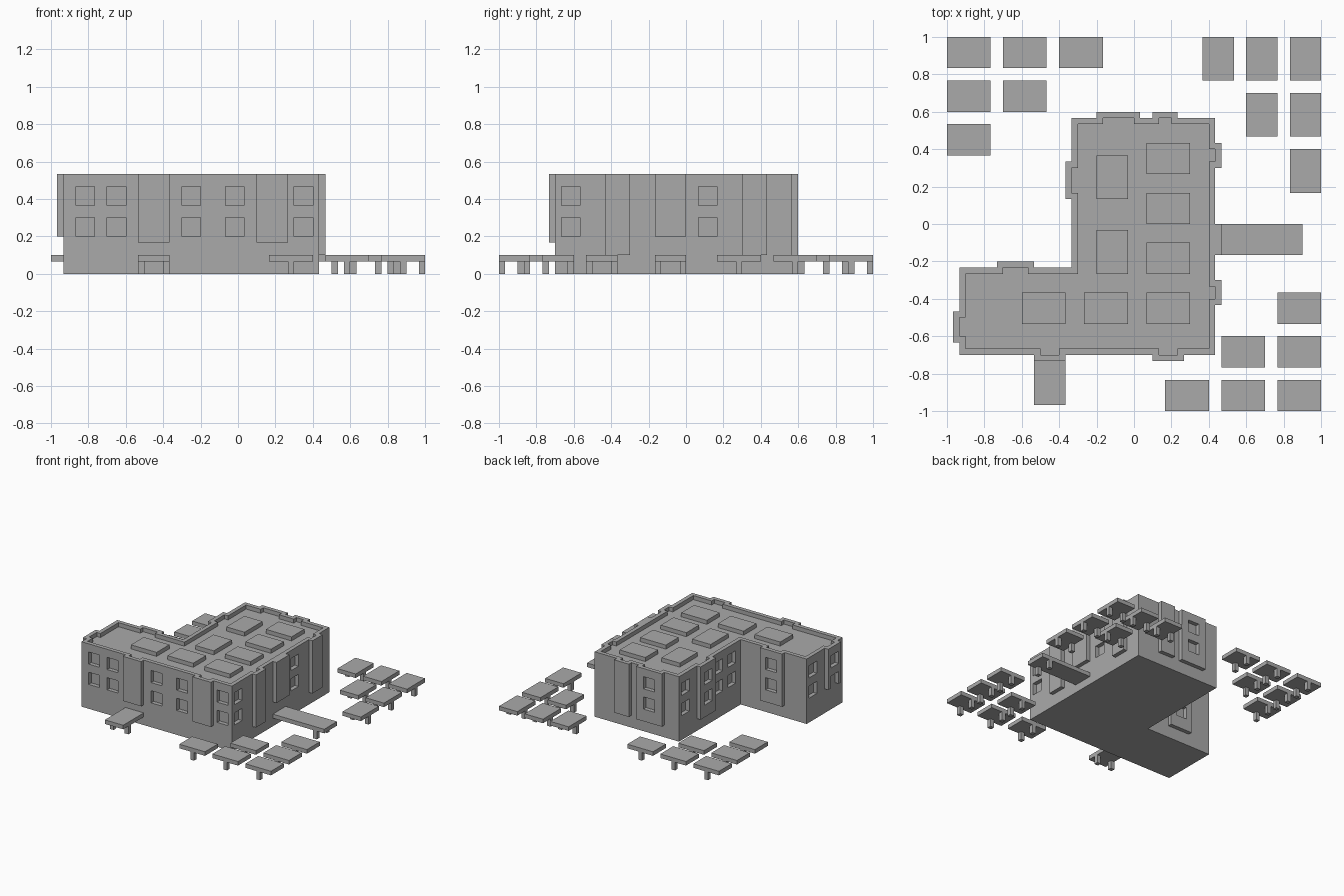
import bpy, bmesh

cube = bpy.data.objects.get("Cube")
if cube:
    bpy.data.objects.remove(cube, do_unlink=True)

U = 1 / 30          # the whole layout sits on this module
TOP, ROOF = 16, 15  # parapet top and roof deck, in modules

grey = bpy.data.materials.new("plain_grey")
grey.use_nodes = True
grey.diffuse_color = (0.4, 0.4, 0.4, 1)
bsdf = next(n for n in grey.node_tree.nodes if n.type == 'BSDF_PRINCIPLED')
bsdf.inputs["Base Color"].default_value = (0.4, 0.4, 0.4, 1)


def prism(bm, outline, z0, z1):
    """Extrude a flat outline from z0 to z1."""
    face = bm.faces.new([bm.verts.new((x * U, y * U, z0 * U)) for x, y in outline])
    face.normal_update()
    if face.normal.z > 0:
        face.normal_flip()
    new = bmesh.ops.extrude_face_region(bm, geom=[face], use_keep_orig=True)
    moved = [v for v in new["geom"] if isinstance(v, bmesh.types.BMVert)]
    bmesh.ops.translate(bm, verts=moved, vec=(0, 0, (z1 - z0) * U))


def box(bm, x0, x1, y0, y1, z0, z1):
    prism(bm, [(x0, y0), (x1, y0), (x1, y1), (x0, y1)], z0, z1)


def make(name, bm):
    bmesh.ops.recalc_face_normals(bm, faces=bm.faces)
    mesh = bpy.data.meshes.new(name)
    bm.to_mesh(mesh)
    bm.free()
    mesh.materials.append(grey)
    obj = bpy.data.objects.new(name, mesh)
    bpy.context.collection.objects.link(obj)
    return obj


def combine(target, tool, operation):
    """Apply a boolean and drop the helper."""
    mod = target.modifiers.new(operation.lower(), 'BOOLEAN')
    mod.operation, mod.object, mod.solver, mod.use_self = operation, tool, 'EXACT', True
    tool.hide_render = True
    bpy.context.view_layer.objects.active = target
    bpy.ops.object.modifier_apply(modifier=mod.name)
    bpy.data.objects.remove(tool, do_unlink=True)


def wall_box(bm, wall, a, b, inner, outer, z0, z1):
    """Box along a wall: a..b runs along it, inner/outer are measured outward."""
    axis, pos, sign = wall
    lo, hi = sorted((pos + sign * inner, pos + sign * outer))
    if axis == 'y':
        box(bm, a, b, lo, hi, z0, z1)
    else:
        box(bm, lo, hi, a, b, z0, z1)


def l_shape(inset):
    i = inset
    return [(-28 + i, -21 + i), (13 - i, -21 + i), (13 - i, 17 - i),
            (-10 + i, 17 - i), (-10 + i, -7 - i), (-28 + i, -7 - i)]


# Walls: axis, position, outward direction
FRONT, BACK, RIGHT = ('y', -21, -1), ('y', 17, 1), ('x', 13, 1)
WING_BACK, WING_END, INNER = ('y', -7, 1), ('x', -28, -1), ('x', -10, -1)

# Projecting bays: wall, start, end, underside, roof pocket follows the bay
bays = [(FRONT, -16, -11, 5, True), (FRONT, 3, 8, 5, True),
        (RIGHT, -13, -9, 3, True), (RIGHT, -5, 0, 6, False), (RIGHT, 9, 13, 3, True),
        (BACK, -6, 1, 3, True), (BACK, 3, 7, 3, True),
        (WING_BACK, -22, -16, 3, True), (WING_END, -19, -14, 6, True),
        (INNER, 4, 10, 3, True)]

# Windows: wall, starts on the wall, starts on the bays
windows = [(FRONT, [-26, -21, -9, -2, 9], []), (RIGHT, [-20, 2], []),
           (BACK, [], [-4]), (WING_BACK, [], [-20.5]),
           (WING_END, [-11], [-18]), (INNER, [-5, 0, 13], [5.5])]

# Building shell with bays
bm = bmesh.new()
prism(bm, l_shape(0), 0, TOP)
building = make("building", bm)
bm = bmesh.new()
for wall, a, b, z0, _ in bays:
    wall_box(bm, wall, a, b, -0.5, 1, z0, TOP)
combine(building, make("bays", bm), 'UNION')

# Sunken roof behind the parapet
bm = bmesh.new()
prism(bm, l_shape(1), ROOF, TOP + 2)
for wall, a, b, _, pocket in bays:
    if pocket:
        wall_box(bm, wall, a + 1, b - 1, -2, 0, ROOF, TOP + 2)
combine(building, make("roof_pocket", bm), 'DIFFERENCE')

# Recessed windows on two floors
bm = bmesh.new()
for wall, plain, on_bay in windows:
    for starts, face in ((plain, 0), (on_bay, 1)):
        for a in starts:
            for z in (6, 11):
                wall_box(bm, wall, a, a + 3, face - 1, face + 1, z, z + 3)
combine(building, make("window_cutters", bm), 'DIFFERENCE')

# Roof blocks: corner and size
for n, (x, y, w, d) in enumerate([(2, 8, 7, 5), (2, 0, 7, 5), (2, -8, 7, 5), (2, -16, 7, 5),
                                  (-6, 4, 5, 7), (-6, -8, 5, 7),
                                  (-8, -16, 7, 5), (-18, -16, 7, 5)]):
    bm = bmesh.new()
    box(bm, x, x + w, y, y + d, ROOF, TOP)
    make(f"roof_block_{n + 1}", bm)


def slab_on_legs(name, x, y, w, d, leg, across):
    """Flat slab with two legs at its edges; leg is the offset along the other axis."""
    bm = bmesh.new()
    box(bm, x, x + w, y, y + d, 2, 3)
    for end in (0, (d if across == 'y' else w) - 1):
        lx, ly = (x + leg, y + end) if across == 'y' else (x + end, y + leg)
        box(bm, lx, lx + 1, ly, ly + 1, 0, 2)
    make(name, bm)


# Entrance canopies
slab_on_legs("front_canopy", -16, -29, 5, 8, 2, 'x')
slab_on_legs("side_canopy", 13, -5, 14, 5, 11, 'y')

# Triangular groups of tables in three corners
for row in range(3):
    for col in range(3 - row):
        tag = f"{row + 1}_{col + 1}"
        slab_on_legs("back_right_table_" + tag, -30 + 9 * col, 25 - 7 * row, 7, 5, 3, 'y')
        slab_on_legs("front_left_table_" + tag, 23 - 9 * col, -30 + 7 * row, 7, 5, 3, 'y')
        slab_on_legs("back_left_table_" + tag, 25 - 7 * col, 23 - 9 * row, 5, 7, 3, 'x')
